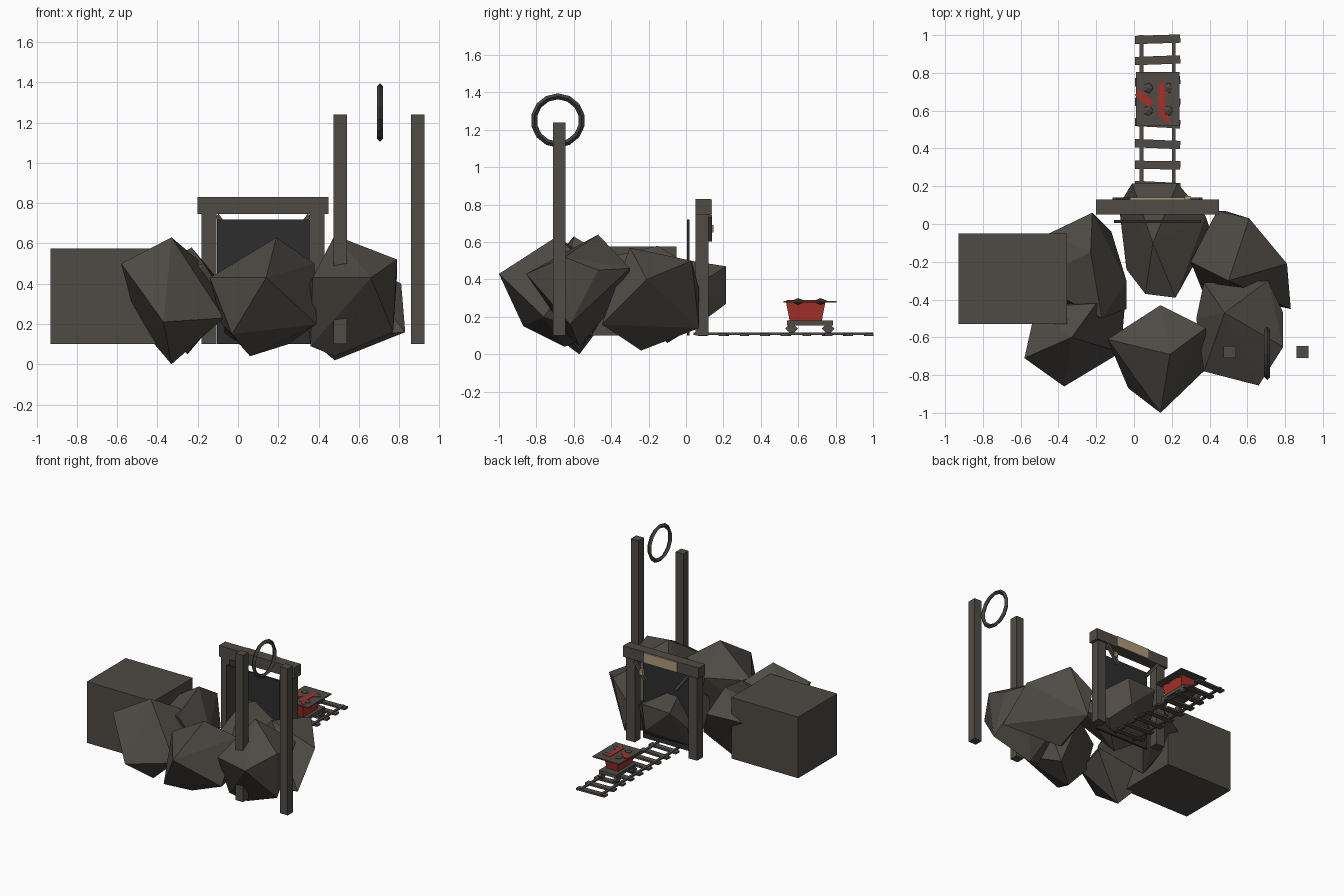
import bpy, bmesh, math, random
from mathutils import Vector, Matrix

random.seed(4)
default = bpy.data.objects.get("Cube")
if default:
    bpy.data.objects.remove(default, do_unlink=True)


def material(name, red, green, blue):
    mat = bpy.data.materials.new(name)
    mat.use_nodes = True
    mat.diffuse_color = (red, green, blue, 1)
    shader = mat.node_tree.nodes["Principled BSDF"]
    shader.inputs["Base Color"].default_value = (red, green, blue, 1)
    shader.inputs["Roughness"].default_value = 0.9
    return mat


WOOD = material("weathered wood", 0.08, 0.071, 0.061)
STONE = material("brown stone", 0.077, 0.068, 0.058)
DARK = material("tunnel black", 0.027, 0.027, 0.027)
IRON = material("dark iron", 0.055, 0.052, 0.046)
RED = material("cart red", 0.38, 0.03, 0.022)
TAN = material("sign tan", 0.42, 0.32, 0.19)


def finish(bm, name, mat):
    bmesh.ops.recalc_face_normals(bm, faces=bm.faces)
    mesh = bpy.data.meshes.new(name)
    bm.to_mesh(mesh)
    bm.free()
    mesh.materials.append(mat)
    obj = bpy.data.objects.new(name, mesh)
    bpy.context.collection.objects.link(obj)


def box(name, mat, xs, ys, zs, taper=1.0, turn=None):
    """Box between limits; taper scales the bottom, turn rotates it about its centre."""
    bm = bmesh.new()
    bmesh.ops.create_cube(bm, size=1)
    size = Vector([b - a for a, b in (xs, ys, zs)])
    centre = Vector([(a + b) / 2 for a, b in (xs, ys, zs)])
    for v in bm.verts:
        if v.co.z < 0:
            v.co.x *= taper
            v.co.y *= taper
        v.co = v.co * size
        if turn:
            v.co = turn @ v.co
        v.co += centre
    finish(bm, name, mat)


def rock(name, *corners):
    """Faceted boulder wrapped around a few corner points."""
    bm = bmesh.new()
    for corner in corners:
        bm.verts.new(corner)
    bmesh.ops.convex_hull(bm, input=bm.verts)
    bmesh.ops.delete(bm, geom=[v for v in bm.verts if not v.link_faces], context='VERTS')
    finish(bm, name, STONE)


def beam(name, mat, start, end, width):
    """Square bar from one point to another."""
    start, end = Vector(start), Vector(end)
    way = end - start
    turn = way.to_track_quat('Z', 'Y').to_matrix().to_4x4()
    bm = bmesh.new()
    bmesh.ops.create_cube(bm, size=1)
    bmesh.ops.transform(bm, verts=bm.verts, matrix=Matrix.Translation((start + end) / 2) @ turn
                        @ Matrix.Diagonal((width, width, way.length, 1)))
    finish(bm, name, mat)


# Boulders around the tunnel
rock("front_boulder", (.14, -1, .43), (.19, -.69, .63), (-.14, -.61, .43),
     (.14, -.43, .45), (.38, -.55, .5), (.39, -.76, .2), (.06, -.65, .04),
     (-.03, -.87, .15), (.25, -.5, .1), (-.08, -.62, .2))
rock("front_right_boulder", (-.58, -.71, .5), (-.37, -.86, .21), (-.33, -.6, .63),
     (-.07, -.68, .23), (-.33, -.57, 0), (-.52, -.44, .45), (-.05, -.45, .28),
     (-.5, -.42, .2), (-.2, -.42, .52))
rock("front_left_boulder", (.66, -.855, .43), (.48, -.47, .64), (.79, -.65, .52),
     (.79, -.47, .45), (.77, -.62, .16), (.48, -.57, .04), (.37, -.78, .43),
     (.36, -.62, .09), (.33, -.5, .35), (.37, -.31, .35), (.71, -.3, .46))
rock("left_boulder", (.61, .03, .5), (.44, .07, .35), (.81, -.21, .4),
     (.83, -.45, .16), (.48, -.24, .02), (.3, -.2, .38), (.5, -.3, .57),
     (.48, .07, .14), (.36, -.35, .12))
rock("right_boulder", (-.22, .06, .45), (-.23, -.15, .58), (-.04, -.3, .35),
     (-.17, -.5, .5), (-.45, -.05, .4), (-.55, -.3, .4), (-.25, -.2, .05),
     (-.12, -.04, .25), (-.4, -.4, .2), (-.04, -.45, .3))
rock("tunnel_boulder", (-.01, .215, .46), (.23, .215, .47), (.2, .215, .27),
     (-.08, .1, .32), (.38, .04, .36), (.22, -.39, .4), (.06, -.37, .35),
     (.1, -.1, .52), (.1, -.1, .06), (.41, -.05, .25), (-.04, -.24, .25),
     (-.07, .03, .15), (.3, .08, .17))

# Large side block
box("side_block", STONE, (-.93, -.355), (-.53, -.05), (.1, .575))

# Hoist posts and wheel
for name, x in (("inner", .475), ("outer", .86)):
    box(name + "_hoist_post", WOOD, (x, x + .065), (-.71, -.645), (.1, 1.24))
bpy.ops.mesh.primitive_torus_add(major_segments=14, minor_segments=4, major_radius=.129,
                                 minor_radius=.016, location=(.705, -.685, 1.25),
                                 rotation=(0, math.pi / 2, 0))
wheel = bpy.context.object
wheel.name = "hoist_wheel"
wheel.data.materials.append(IRON)

# Tunnel frame, symmetric about the track centre
MID = .125
for name, side in (("right", -1), ("left", 1)):
    x = MID + side * .268
    box(name + "_frame_post", WOOD, (x - .037, x + .037), (.05, .12), (.1, .75))
    beam(name + "_frame_brace", WOOD, (MID + side * .23, .128, .74),
         (MID + side * .13, .128, .61), .022)
box("frame_lintel", WOOD, (-.2, .45), (.05, .13), (.745, .83))
box("tunnel_darkness", DARK, (-.105, .355), (.005, .02), (.1, .72))
box("tan_sign", TAN, (-.02, .27), (.13, .139), (.75, .828))
box("hanging_lamp", TAN, (.27, .3), (.125, .147), (.65, .69))

# Track with uneven sleepers
for name, side in (("right", -1), ("left", 1)):
    x = MID + side * .085
    box(name + "_rail", WOOD, (x - .01, x + .01), (.04, 1), (.104, .116))
for i in range(9):
    y = .09 + i * .111
    tilt = Matrix.Rotation(random.uniform(-.06, .06), 3, 'Z')
    box("sleeper", WOOD, (.005, .245), (y - .022, y + .022), (.098, .112), turn=tilt)

# Cart
box("cart_base", WOOD, (.05, .2), (.54, .785), (.155, .18))
box("cart_body", RED, (.065, .185), (.535, .745), (.18, .278), taper=.82)
box("cart_lid", WOOD, (.01, .24), (.52, .805), (.277, .286))
for x in (.06, .19):
    for y in (.565, .76):
        bm = bmesh.new()
        bmesh.ops.create_cone(bm, cap_ends=True, segments=4, radius1=.034, radius2=.034, depth=.025,
                              matrix=Matrix.Translation((x, y, .137))
                              @ Matrix.Rotation(math.pi / 2, 4, 'Y'))
        finish(bm, "cart_wheel", WOOD)

# Painted marks and ore lumps on the lid
for xs, ys, angle in (((.005, .105), (.645, .685), -.7), ((.13, .165), (.57, .75), 0),
                      ((.13, .21), (.69, .72), .5), ((.15, .18), (.54, .61), .4)):
    box("red_lid_mark", RED, xs, ys, (.286, .29), turn=Matrix.Rotation(angle, 3, 'Z'))
for x in (.075, .18):
    for y in (.6, .72):
        bm = bmesh.new()
        bmesh.ops.create_icosphere(bm, subdivisions=1, radius=.03,
                                   matrix=Matrix.Translation((x, y, .282))
                                   @ Matrix.Diagonal((1, 1, .6, 1)))
        finish(bm, "ore_lump", STONE)
